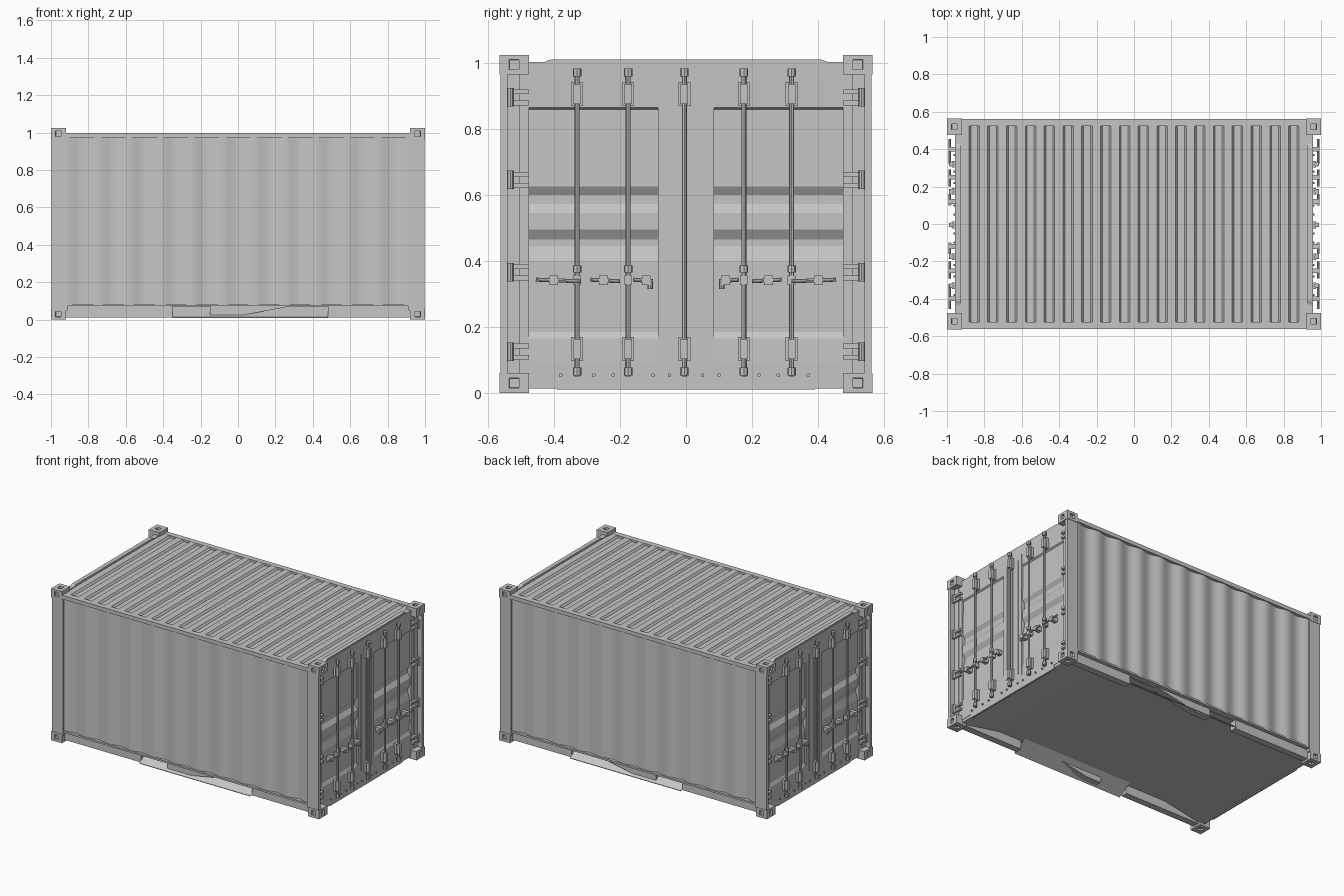
import bpy, bmesh, math
from mathutils import Vector, Matrix

cube = bpy.data.objects.get("Cube")
if cube:
    bpy.data.objects.remove(cube, do_unlink=True)

GREY = (0.56, 0.56, 0.56, 1.0)
paint = bpy.data.materials.new("container_grey")
paint.use_nodes = True
paint.diffuse_color = GREY
bsdf = next(n for n in paint.node_tree.nodes if n.type == 'BSDF_PRINCIPLED')
bsdf.inputs["Base Color"].default_value = GREY


def finish(name, bm, smooth=False):
    bmesh.ops.recalc_face_normals(bm, faces=bm.faces)
    mesh = bpy.data.meshes.new(name)
    bm.to_mesh(mesh)
    bm.free()
    mesh.materials.append(paint)
    obj = bpy.data.objects.new(name, mesh)
    bpy.context.collection.objects.link(obj)
    if smooth:
        bpy.ops.object.select_all(action='DESELECT')
        obj.select_set(True)
        bpy.context.view_layer.objects.active = obj
        bpy.ops.object.shade_smooth_by_angle(angle=math.radians(35))


def add_box(bm, x, y, z):
    """Add a box from three (low, high) ranges."""
    lo = Vector((min(x), min(y), min(z)))
    hi = Vector((max(x), max(y), max(z)))
    m = Matrix.Translation((lo + hi) / 2) @ Matrix.Diagonal((*(hi - lo), 1))
    bmesh.ops.create_cube(bm, size=1, matrix=m)


def add_rod(bm, a, b, r, sides=8):
    a, b = Vector(a), Vector(b)
    rot = (b - a).to_track_quat('Z', 'Y').to_matrix().to_4x4()
    bmesh.ops.create_cone(bm, cap_ends=True, segments=sides, radius1=r, radius2=r,
                          depth=(b - a).length,
                          matrix=Matrix.Translation((a + b) / 2) @ rot)


PLACE = {'x': lambda p, t: (t, p[0], p[1]),
         'y': lambda p, t: (p[0], t, p[1]),
         'z': lambda p, t: (p[0], p[1], t)}


def add_prism(bm, pts, axis, a, b):
    """Extrude a closed 2D outline along an axis from a to b."""
    place = PLACE[axis]
    face = bm.faces.new([bm.verts.new(place(p, a)) for p in pts])
    ext = bmesh.ops.extrude_face_region(bm, geom=[face])["geom"]
    move = Vector(place((0, 0), b - a))
    bmesh.ops.translate(bm, vec=move, verts=[v for v in ext if isinstance(v, bmesh.types.BMVert)])


# Corner castings with a square pocket in each outer face
for sx in (-1, 1):
    for sy in (-1, 1):
        for top in (False, True):
            bm = bmesh.new()
            z = (0.964, 1.024) if top else (0.0, 0.060)
            add_box(bm, (sx * 0.92, sx), (sy * 0.476, sy * 0.565), z)
            bm.normal_update()
            out = Vector((sx, sy, 1 if top else -1))
            outer = [f for f in bm.faces if f.normal.dot(out) > 0.5]
            bmesh.ops.inset_individual(bm, faces=outer, thickness=0.014, use_even_offset=True)
            for f in outer:
                mid = f.calc_center_median()
                for v in f.verts:
                    v.co = mid + Vector([max(-0.015, min(0.015, d)) for d in v.co - mid])
            bmesh.ops.inset_individual(bm, faces=outer, thickness=0.001, depth=-0.015)
            finish("corner_casting", bm)

# Corner posts: a side flange and an end flange
for sx in (-1, 1):
    for sy in (-1, 1):
        bm = bmesh.new()
        add_box(bm, (sx * 0.912, sx * 0.996), (sy * 0.540, sy * 0.562), (0.05, 0.97))
        add_box(bm, (sx * 0.93, sx * 0.962), (sy * 0.505, sy * 0.545), (0.05, 0.97))
        finish("corner_post", bm)

# Side walls with soft vertical waves
WAVES, STEPS = 11, 8
N = WAVES * STEPS
for sy in (-1, 1):
    bm = bmesh.new()
    outline = []
    for i in range(N + 1):
        w = math.cos(2 * math.pi * i / STEPS)
        outline.append((-0.915 + 1.83 * i / N, sy * (0.548 + 0.008 * w)))
    outline += [(0.915, sy * 0.515), (-0.915, sy * 0.515)]
    add_prism(bm, outline, 'z', 0.082, 0.975)
    finish("side_wall", bm, smooth=True)

# Top and bottom side rails
for sy in (-1, 1):
    bm = bmesh.new()
    add_box(bm, (-0.93, 0.93), (sy * 0.525, sy * 0.562), (0.972, 0.998))
    finish("top_side_rail", bm)

    bm = bmesh.new()
    add_box(bm, (-0.92, 0.92), (sy * 0.49, sy * 0.560), (0.072, 0.084))
    for x in ((-0.92, -0.35), (0.48, 0.92)):
        add_box(bm, x, (sy * 0.49, sy * 0.535), (0.012, 0.075))
    # Torn middle section between the lifting pockets
    add_prism(bm, [(0.29, 0.073), (-0.15, 0.073), (-0.15, 0.012), (-0.04, 0.012)],
              'y', sy * 0.49, sy * 0.535)
    finish("bottom_side_rail", bm)

    # Sloping sheets below the lifting pockets
    bm = bmesh.new()
    slope = [(sy * 0.552, 0.010), (sy * 0.552, 0.014), (sy * 0.455, 0.074), (sy * 0.455, 0.070)]
    add_prism(bm, slope, 'x', -0.35, 0.48)
    finish("pocket_sheet", bm)

# Roof with sharp cross ribs
RIBS = 19
step = 1.91 / RIBS
profile = [(-0.955, 0.984)]
for i in range(RIBS):
    x = -0.955 + i * step
    profile += [(x + step * f, z) for f, z in
                ((0.18, 0.984), (0.28, 0.997), (0.72, 0.997), (0.82, 0.984))]
profile += [(0.955, 0.984), (0.955, 0.955), (-0.955, 0.955)]
bm = bmesh.new()
add_prism(bm, profile, 'y', -0.535, 0.535)
finish("roof", bm)

# Floor, falling gently to the sills
bm = bmesh.new()
add_prism(bm, [(-0.955, 0.014), (-0.65, 0.07), (0.65, 0.07), (0.955, 0.014),
               (0.955, 0.09), (-0.955, 0.09)], 'y', -0.52, 0.52)
finish("floor", bm)

# Door ends, the same at both ends
LEAF = [(0.955, 0.957), (0.865, 0.955), (0.858, 0.946), (0.625, 0.950), (0.600, 0.934),
        (0.572, 0.934), (0.545, 0.952), (0.495, 0.952), (0.465, 0.934), (0.445, 0.934),
        (0.400, 0.947), (0.185, 0.945), (0.165, 0.955), (0.090, 0.957)]
RODS = (-0.33, -0.175, -0.005, 0.175, 0.32)
HINGES = (0.125, 0.365, 0.645, 0.895)
for sx in (-1, 1):
    # Header and sill, flush with the doors
    bm = bmesh.new()
    add_box(bm, (sx * 0.925, sx * 0.957), (-0.50, 0.50), (0.955, 1.002))
    add_prism(bm, [(-0.46, 0.99), (0.46, 0.99), (0.41, 1.010), (-0.41, 1.010)],
              'x', sx * 0.925, sx * 0.953)
    finish("door_header", bm)
    bm = bmesh.new()
    add_prism(bm, [(-0.50, 0.065), (-0.50, 0.030), (-0.39, 0.035), (-0.39, 0.010),
                   (0.39, 0.010), (0.39, 0.035), (0.50, 0.030), (0.50, 0.065)],
              'x', sx * 0.945, sx * 0.957)
    finish("door_sill", bm)

    # Door leaves: folded panels inside flat stiles
    for sy in (-1, 1):
        bm = bmesh.new()
        outline = [(sx * x, z) for z, x in LEAF] + [(sx * 0.925, 0.09), (sx * 0.925, 0.955)]
        add_prism(bm, outline, 'y', sy * 0.083, sy * 0.478)
        add_box(bm, (sx * 0.925, sx * 0.957), (sy * 0.002, sy * 0.085), (0.065, 0.955))
        add_box(bm, (sx * 0.925, sx * 0.957), (sy * 0.476, sy * 0.524), (0.065, 0.955))
        add_box(bm, (sx * 0.925, sx * 0.957), (sy * 0.085, sy * 0.476), (0.065, 0.091))
        finish("door_leaf", bm)

        # Seal strip beside the centre gap
        bm = bmesh.new()
        add_box(bm, (sx * 0.955, sx * 0.961), (sy * 0.050, sy * 0.056), (0.12, 0.91))
        finish("door_seal", bm)

        # Hinges: two straps and a pin inside the post flange
        bm = bmesh.new()
        for z in HINGES:
            for dz in (-0.017, 0.017):
                add_box(bm, (sx * 0.955, sx * 0.974), (sy * 0.475, sy * 0.542),
                        (z + dz - 0.007, z + dz + 0.007))
            add_rod(bm, (sx * 0.975, sy * 0.532, z - 0.028), (sx * 0.975, sy * 0.532, z + 0.028), 0.010)
        finish("door_hinges", bm)

        # Latch handles and their catches
        bm = bmesh.new()
        for y0, y1 in ((0.10, 0.16), (0.20, 0.29), (0.32, 0.455)):
            add_rod(bm, (sx * 0.985, sy * y0, 0.338), (sx * 0.985, sy * y1, 0.343), 0.006)
        for y in (0.12, 0.25, 0.40):
            add_box(bm, (sx * 0.95, sx * 0.992), (sy * (y - 0.013), sy * (y + 0.013)), (0.327, 0.355))
        add_rod(bm, (sx * 0.982, sy * 0.108, 0.315), (sx * 0.982, sy * 0.108, 0.345), 0.008)
        finish("latch_handles", bm, smooth=True)

    # Lock rods with guide brackets, end cams and collars
    for y in RODS:
        bm = bmesh.new()
        add_rod(bm, (sx * 0.975, y, 0.05), (sx * 0.975, y, 0.975), 0.0075)
        for z in (0.065, 0.970):
            add_rod(bm, (sx * 0.977, y, z - 0.012), (sx * 0.977, y, z + 0.012), 0.013)
        if y != RODS[2]:
            add_rod(bm, (sx * 0.977, y, 0.365), (sx * 0.977, y, 0.386), 0.013)
            add_box(bm, (sx * 0.955, sx * 0.985), (y - 0.012, y + 0.012), (0.328, 0.356))
        finish("lock_rod", bm, smooth=True)
        bm = bmesh.new()
        for z in (0.133, 0.905):
            add_box(bm, (sx * 0.945, sx * 0.972), (y - 0.018, y + 0.018), (z - 0.036, z + 0.036))
            add_box(bm, (sx * 0.965, sx * 0.990), (y - 0.011, y + 0.011), (z - 0.030, z + 0.030))
        finish("rod_brackets", bm)

    # Row of sill bolts
    bm = bmesh.new()
    for y in (-0.28, -0.22, -0.10, -0.05, 0.05, 0.10, 0.22, 0.28, 0.37, -0.38):
        add_rod(bm, (sx * 0.950, y, 0.054), (sx * 0.966, y, 0.054), 0.006, 6)
    finish("sill_bolts", bm)
